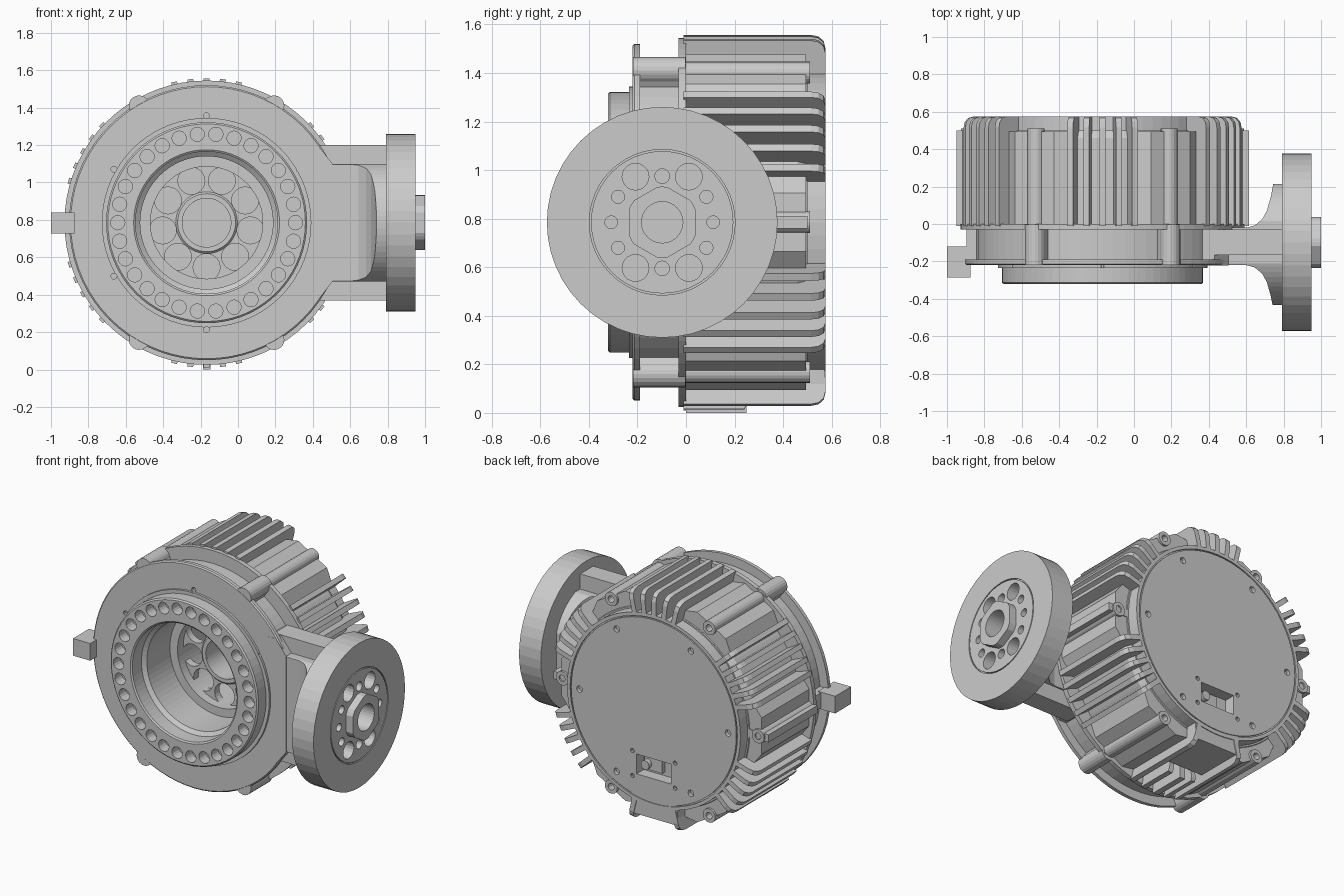
import bpy, bmesh
from math import cos, sin, pi, radians
from mathutils import Vector

if "Cube" in bpy.data.objects:
    bpy.data.objects.remove(bpy.data.objects["Cube"])

CX, CZ, WY = -0.168, 0.785, -0.098      # housing axis (along y) and wheel axis (along x)


def pos(axis, r, a, h):
    """Polar point around the housing axis 'Y' or the wheel axis 'X'."""
    c, s = r * cos(a), r * sin(a)
    return Vector((CX + c, h, CZ + s)) if axis == 'Y' else Vector((h, WY + c, CZ + s))


def make(name, bm):
    bmesh.ops.recalc_face_normals(bm, faces=bm.faces)
    me = bpy.data.meshes.new(name)
    bm.to_mesh(me)
    bm.free()
    ob = bpy.data.objects.new(name, me)
    bpy.context.collection.objects.link(ob)
    return ob


def prism(bm, pts, vec):
    lo = [bm.verts.new(p) for p in pts]
    hi = [bm.verts.new(Vector(p) + Vector(vec)) for p in pts]
    bm.faces.new(lo)
    bm.faces.new(hi)
    n = len(lo)
    for i in range(n):
        j = (i + 1) % n
        bm.faces.new((lo[i], lo[j], hi[j], hi[i]))


def cyl(bm, axis, centre, r, h0, h1, n=20):
    off = Vector(centre) - pos(axis, 0, 0, 0)
    off['XYZ'.index(axis)] = 0
    pts = [pos(axis, r, 2 * pi * i / n, h0) + off for i in range(n)]
    prism(bm, pts, (h1 - h0, 0, 0) if axis == 'X' else (0, h1 - h0, 0))


def box(bm, x0, x1, y0, y1, z0, z1):
    prism(bm, [(x0, y0, z0), (x1, y0, z0), (x1, y1, z0), (x0, y1, z0)], (0, 0, z1 - z0))


def lathe(name, axis, prof, n, closed=False):
    bm = bmesh.new()
    rings = [[bm.verts.new(pos(axis, r, 2 * pi * i / n, h)) for r, h in prof] for i in range(n)]
    m = len(prof)
    for i in range(n):
        a, b = rings[i], rings[(i + 1) % n]
        for k in range(m if closed else m - 1):
            l = (k + 1) % m
            bm.faces.new((a[k], a[l], b[l], b[k]))
    bmesh.ops.remove_doubles(bm, verts=bm.verts, dist=1e-5)
    return make(name, bm)


def boolean(ob, bm, op='DIFFERENCE'):
    cutter = make("cutter", bm)
    cutter.hide_render = True
    mod = ob.modifiers.new("cut", 'BOOLEAN')
    mod.operation, mod.object, mod.solver = op, cutter, 'EXACT'
    dg = bpy.context.evaluated_depsgraph_get()
    me = bpy.data.meshes.new_from_object(ob.evaluated_get(dg))
    ob.modifiers.clear()
    ob.data = me
    bpy.data.objects.remove(cutter)


def tangent_pts(a, prof, y):
    """Cross-section points (u along tangent, r outward) at angle a."""
    rad, tan = Vector((cos(a), 0, sin(a))), Vector((-sin(a), 0, cos(a)))
    return [Vector((CX, y, CZ)) + rad * r + tan * u for u, r in prof]


SIX = [radians(60 * k) for k in range(6)]

# Housing: front boss, grooved flanges, finned drum and back cover in one lathe
housing = lathe("housing", 'Y', [
    (0, 0.42), (0.30, 0.42), (0.30, 0.04), (0.355, 0.04), (0.355, -0.20), (0.38, -0.22),
    (0.38, -0.315), (0.39, -0.322), (0.528, -0.322), (0.537, -0.314), (0.537, -0.235),
    (0.56, -0.235), (0.56, -0.22), (0.727, -0.22), (0.735, -0.213), (0.735, -0.19),
    (0.675, -0.19), (0.675, -0.03), (0.76, -0.03), (0.76, 0), (0.665, 0), (0.665, 0.46),
    (0.64, 0.50), (0.63, 0.50), (0.63, 0.575), (0.608, 0.575), (0.608, 0.565),
    (0.60, 0.565), (0.60, 0.575), (0, 0.575)], 72)
bm = bmesh.new()
for i in range(30):                                   # bolt circle in the boss
    cyl(bm, 'Y', pos('Y', 0.475, 2 * pi * (i + 0.5) / 30 - pi / 30, 0), 0.038, -0.34, -0.25, 16)
for a in SIX:
    cyl(bm, 'Y', pos('Y', 0.572, a + pi / 6, 0), 0.016, -0.25, -0.17, 10)
    cyl(bm, 'Y', pos('Y', 0.54, a, 0), 0.021, 0.55, 0.60, 12)
box(bm, CX - 0.125, CX + 0.125, 0.50, 0.60, CZ - 0.445, CZ - 0.315)   # connector pocket
for sx in (-1, 1):
    for dz in (-0.465, -0.30):
        cyl(bm, 'Y', (CX + sx * 0.155, 0, CZ + dz), 0.014, 0.55, 0.60, 10)
boolean(housing, bm)

# Connector inside the pocket
bm = bmesh.new()
box(bm, CX - 0.03, CX + 0.10, 0.49, 0.53, CZ - 0.42, CZ - 0.34)
cyl(bm, 'Y', (CX + 0.075, 0, CZ - 0.38), 0.03, 0.49, 0.56, 14)
make("connector", bm)

# Cooling fins in six groups of five; the middle bottom fins are short
bm = bmesh.new()
for g, a in enumerate(SIX):
    for k in range(-2, 3):
        ang = a + radians(30 + 6.5 * k)
        if g == 4 and abs(k) < 2:
            prof = [(0.60, -0.01), (0.775, -0.01), (0.775, 0.24), (0.755, 0.25), (0.60, 0.25)]
        else:
            prof = [(0.615, -0.01), (0.772, -0.01), (0.772, 0.515), (0.766, 0.545),
                    (0.747, 0.567), (0.715, 0.575), (0.615, 0.575)]
        t = Vector((-sin(ang), 0, cos(ang))) * 0.032
        prism(bm, [pos('Y', r, ang, y) - t / 2 for r, y in prof], t)
box(bm, CX - 0.02, CX + 0.02, 0, 0.25, 0, 0.1)        # lowest foot rib
for a in (0, pi):                                     # long side ridges
    prism(bm, tangent_pts(a, [(-.025, .6), (-.025, .782), (.025, .782), (.025, .6)], -0.01),
          (0, 0.51, 0))
make("cooling_fins", bm)

# Bottom panel behind the short fins
bm = bmesh.new()
prism(bm, tangent_pts(-pi / 2, [(-.17, .58), (-.17, .71), (.17, .71), (.17, .58)], 0.25),
      (0, 0.32, 0))
make("bottom_panel", bm)

# Chamfered pads between the fin groups, with screw bosses
bm, screws = bmesh.new(), bmesh.new()
for a in SIX:
    prism(bm, tangent_pts(a, [(-.20, .58), (-.20, .665), (-.12, .728), (.12, .728),
                              (.20, .665), (.20, .58)], -0.01), (0, 0.505, 0))
pads = make("side_pads", bm)
for a in SIX:
    cyl(screws, 'Y', pos('Y', 0.712, a, 0), 0.045, -0.005, 0.51, 20)
bosses = make("screw_bosses", screws)
for ob in (pads, bosses):
    bm = bmesh.new()
    for a in SIX:
        cyl(bm, 'Y', pos('Y', 0.712, a, 0), 0.022, 0.45, 0.55, 12)
    boolean(ob, bm)

# Lobes and spacers bridging the two front flanges
bm = bmesh.new()
for a in SIX[1:]:
    prism(bm, tangent_pts(a, [(-.05, .6), (-.05, .728), (.05, .728), (.05, .6)], -0.20),
          (0, 0.19, 0))
    if abs(a - pi) > 0.1:
        cyl(bm, 'Y', pos('Y', 0.722, a, 0), 0.055, -0.219, -0.002, 20)
make("flange_lobes", bm)

# Inner carrier with nine pockets, and its hub sleeve
carrier = lathe("carrier", 'Y', [(0.13, 0.10), (0.305, 0.10), (0.305, 0.15), (0.13, 0.15)],
                64, True)
bm = bmesh.new()
for i in range(9):
    cyl(bm, 'Y', pos('Y', 0.238, radians(270 + 40 * i), 0), 0.072, 0.05, 0.20, 24)
boolean(carrier, bm)
lathe("hub_sleeve", 'Y', [(0.13, 0.09), (0.155, 0.09), (0.165, 0.10), (0.165, 0.425),
                          (0.13, 0.425)], 48, True)

# Side arm: flat neck flaring into a round flange, over a wider web
half = [(0.30, 0.10), (0.60, 0.10), (0.645, 0.112), (0.685, 0.145), (0.71, 0.19),
        (0.73, 0.26), (0.745, 0.335), (0.795, 0.335)]
bm = bmesh.new()
prof = [(x, -0.12 - d) for x, d in half] + [(x, -0.12 + d) for x, d in reversed(half)]
prism(bm, [(x, y, CZ - 0.315) for x, y in prof], (0, 0, 0.63))
arm = make("arm_neck", bm)
bm = bmesh.new()
cyl(bm, 'X', (0, WY, CZ), 0.335, 0.28, 0.80, 64)
boolean(arm, bm, 'INTERSECT')
bm = bmesh.new()
box(bm, 0.38, 0.79, -0.165, -0.03, 0.37, 1.20)
make("arm_web", bm)
bm = bmesh.new()
prism(bm, [(0.36, -0.221, CZ + s) for s in (-0.41, 0.41)] +
      [(0.43, -0.221, CZ + 0.41), (0.505, -0.221, CZ + 0.315),
       (0.505, -0.221, CZ - 0.315), (0.43, -0.221, CZ - 0.41)], (0, 0.20, 0))
make("arm_root", bm)

# Wheel with face groove and holes
wheel = lathe("wheel", 'X', [(0, 0.792), (0.475, 0.792), (0.475, 0.95), (0.30, 0.95),
                             (0.30, 0.94), (0.293, 0.94), (0.293, 0.95), (0, 0.95)], 48)
bm = bmesh.new()
holes = [(0.11, 0.188, 0.055), (0.182, 0.105, 0.027), (0, 0.19, 0.03), (0.21, 0, 0.026)]
for y, z, r in holes:
    for sy, sz in {(sy if y else 1, sz if z else 1) for sy in (-1, 1) for sz in (-1, 1)}:
        cyl(bm, 'X', (0, WY + sy * y, CZ + sz * z), r, 0.85, 1.0, 20)
cyl(bm, 'X', (0, WY, CZ), 0.085, 0.86, 1.02, 32)
boolean(wheel, bm)

# Rounded-corner hex nut with a bore
bm = bmesh.new()
nut_pts = [pos('X', 0.147, radians(60 * k + 30 + d), 0.94) for k in range(6) for d in (-8, 0, 8)]
prism(bm, nut_pts, (0.06, 0, 0))
nut = make("hex_nut", bm)
bm = bmesh.new()
cyl(bm, 'X', (0, WY, CZ), 0.085, 0.86, 1.02, 32)
boolean(nut, bm)

# Small block on the left rim
bm = bmesh.new()
box(bm, -1.0, -0.875, -0.285, -0.12, 0.727, 0.84)
make("rim_block", bm)
